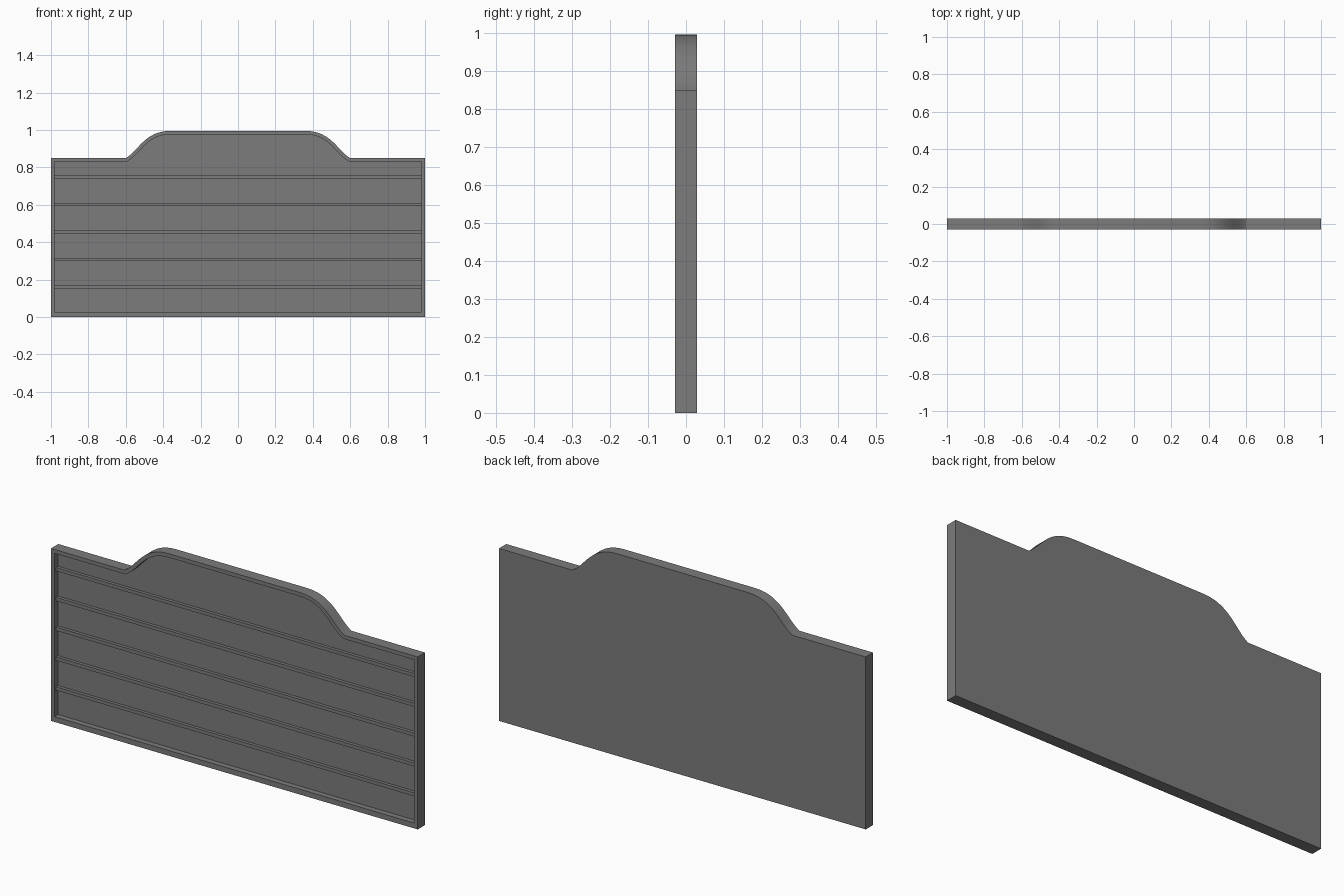
import bpy, bmesh, math
from mathutils import Vector
from mathutils.geometry import interpolate_bezier

cube = bpy.data.objects.get("Cube")
if cube:
    bpy.data.objects.remove(cube, do_unlink=True)

HALF_T = 0.0285     # half the panel thickness
RIM = 0.019         # width of the raised border
DEPTH = 0.028       # depth of the recess
SHOULDER, TOP = 0.85, 0.996

grey = bpy.data.materials.new("Grey")
grey.use_nodes = True
grey.diffuse_color = (0.2, 0.2, 0.2, 1)
grey.node_tree.nodes["Principled BSDF"].inputs["Base Color"].default_value = (0.2, 0.2, 0.2, 1)


def add_object(name, bm):
    bmesh.ops.recalc_face_normals(bm, faces=bm.faces)
    mesh = bpy.data.meshes.new(name)
    bm.to_mesh(mesh)
    bm.free()
    mesh.materials.append(grey)
    obj = bpy.data.objects.new(name, mesh)
    bpy.context.collection.objects.link(obj)
    return obj


# Right half of the outline: bottom corner, shoulder, then the curved crest
curve = interpolate_bezier(Vector((0.6, SHOULDER)), Vector((0.53, 0.89)),
                           Vector((0.5, TOP)), Vector((0.355, TOP)), 20)
half = [(1, 0), (1, SHOULDER)] + [tuple(p[:2]) for p in curve]
outline = half + [(-x, z) for x, z in reversed(half)]

# Panel: solid slab with a recessed front
bm = bmesh.new()
front = bm.faces.new([bm.verts.new((x, -HALF_T, z)) for x, z in outline])
back = bmesh.ops.extrude_face_region(bm, geom=[front], use_keep_orig=True)["geom"]
bmesh.ops.translate(bm, vec=(0, 2 * HALF_T, 0),
                    verts=[g for g in back if isinstance(g, bmesh.types.BMVert)])
bmesh.ops.recalc_face_normals(bm, faces=bm.faces)
front = min(bm.faces, key=lambda f: f.calc_center_median().y)
bmesh.ops.inset_region(bm, faces=[front], thickness=RIM, use_even_offset=True)
for v in front.verts:
    if v.co.z < 0.1:
        v.co.z = 0.026
floor = bmesh.ops.extrude_face_region(bm, geom=[front])["geom"]
bmesh.ops.delete(bm, geom=[front], context='FACES_ONLY') if front.is_valid else None
bmesh.ops.translate(bm, vec=(0, DEPTH, 0),
                    verts=[g for g in floor if isinstance(g, bmesh.types.BMVert)])
panel = add_object("headboard_panel", bm)

bpy.ops.object.select_all(action='DESELECT')
panel.select_set(True)
bpy.context.view_layer.objects.active = panel
bpy.ops.object.shade_smooth_by_angle(angle=math.radians(25))

# Horizontal ribs across the recess
rib_depth = 0.016
for i in range(5):
    bm = bmesh.new()
    bmesh.ops.create_cube(bm, size=1)
    bmesh.ops.scale(bm, vec=(2 * (1 - RIM), rib_depth, 0.017), verts=bm.verts)
    bmesh.ops.translate(bm, vec=(0, DEPTH - HALF_T - rib_depth / 2, 0.16 + 0.147 * i),
                        verts=bm.verts)
    add_object(f"rib_{i + 1}", bm)
